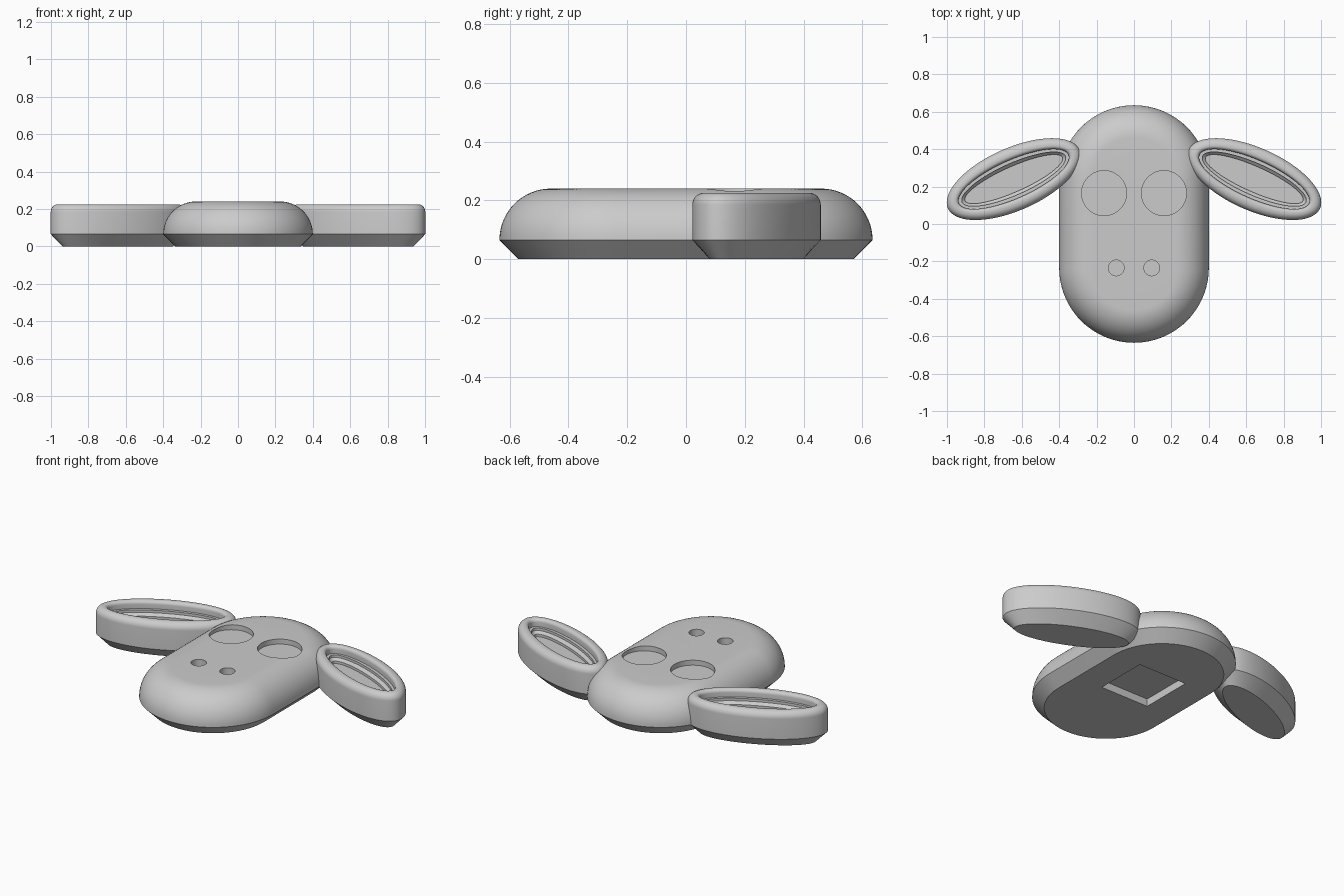
import bpy, bmesh, math

cube = bpy.data.objects.get("Cube")
if cube:
    bpy.data.objects.remove(cube, do_unlink=True)

grey = bpy.data.materials.new("plain_grey")
grey.use_nodes = True
colour = (0.6, 0.6, 0.6, 1)
grey.diffuse_color = colour
grey.node_tree.nodes["Principled BSDF"].inputs["Base Color"].default_value = colour

CHAMFER = 0.065


def loft(name, outline, profile):
    """Closed solid: one outline ring for each (inset, z) step, capped at both ends."""
    bm = bmesh.new()
    rings = [[bm.verts.new((x, y, z)) for x, y in outline(d)] for d, z in profile]
    n = len(rings[0])
    for low, high in zip(rings, rings[1:]):
        for i in range(n):
            j = (i + 1) % n
            bm.faces.new((low[i], low[j], high[j], high[i]))
    bm.faces.new(rings[0][::-1])
    bm.faces.new(rings[-1])
    bmesh.ops.recalc_face_normals(bm, faces=bm.faces)
    mesh = bpy.data.meshes.new(name)
    bm.to_mesh(mesh)
    bm.free()
    mesh.materials.append(grey)
    obj = bpy.data.objects.new(name, mesh)
    bpy.context.collection.objects.link(obj)
    return obj


def arc(inset, z, r, start, end, steps):
    """Rounded edge in the profile, angles in degrees."""
    angles = [math.radians(start + (end - start) * i / steps) for i in range(steps + 1)]
    return [(inset - r * math.cos(a), z + r * math.sin(a)) for a in angles]


def stadium(d, n=48):
    pts = []
    for cy, start in ((0.235, 0), (-0.235, math.pi)):
        for i in range(n + 1):
            a = start + math.pi * i / n
            pts.append(((0.4 - d) * math.cos(a), cy + (0.4 - d) * math.sin(a)))
    return pts


def ellipse(cx, cy, rx, ry, tilt=0, side=1, n=96):
    c, s = math.cos(tilt), math.sin(tilt)

    def outline(d):
        pts = []
        for i in range(n):
            a = 2 * math.pi * i / n
            u, v = (rx - d) * math.cos(a), (ry - d) * math.sin(a)
            pts.append((side * (cx + u * c - v * s), cy + u * s + v * c))
        return pts
    return outline


def smooth(obj):
    bpy.ops.object.select_all(action='DESELECT')
    obj.select_set(True)
    bpy.context.view_layer.objects.active = obj
    bpy.ops.object.shade_smooth_by_angle(angle=math.radians(30))


def cut(obj, cutter):
    mod = obj.modifiers.new("cut", 'BOOLEAN')
    mod.operation, mod.solver, mod.object = 'DIFFERENCE', 'EXACT', cutter
    cutter.hide_render = True
    bpy.context.view_layer.objects.active = obj
    bpy.ops.object.modifier_apply(modifier=mod.name)
    bpy.data.objects.remove(cutter, do_unlink=True)


# Head: chamfered base and broad rounded top
head = loft("head", stadium, [(CHAMFER, 0)] + arc(0.175, CHAMFER, 0.175, 0, 90, 16))

# Ears: rounded rim around a stepped hollow
ear_profile = ([(CHAMFER, 0), (0, CHAMFER)] + arc(0.04, 0.185, 0.04, 0, 90, 8)
               + arc(0.045, 0.205, 0.02, 90, 180, 6)
               + [(0.065, 0.18), (0.083, 0.18), (0.083, 0.165), (0.1, 0.15), (0.1, 0.135)])
for side, label in ((1, "left"), (-1, "right")):
    shape = ellipse(0.643, 0.24, 0.385, 0.167, math.radians(-24), side)
    ear = loft(label + "_ear", shape, ear_profile)
    smooth(ear)
    # Clear the head out of the ear hollow
    cut(head, loft("hollow_cutter", shape, [(0.06, 0.128), (0.06, 0.3)]))
    # Eye and nostril sockets
    cut(head, loft("eye_cutter", ellipse(0.16, 0.165, 0.12, 0.12, 0, side), [(0, 0.21), (0, 0.3)]))
    cut(head, loft("nostril_cutter", ellipse(0.095, -0.235, 0.042, 0.042, 0, side),
                   [(0, 0.19), (0, 0.3)]))

# Square pocket under the head
cut(head, loft("pocket_cutter",
               lambda d: [(x * 0.16, 0.08 + y * 0.16) for x, y in ((-1, -1), (1, -1), (1, 1), (-1, 1))],
               [(0, -0.1), (0, 0.045)]))
smooth(head)
